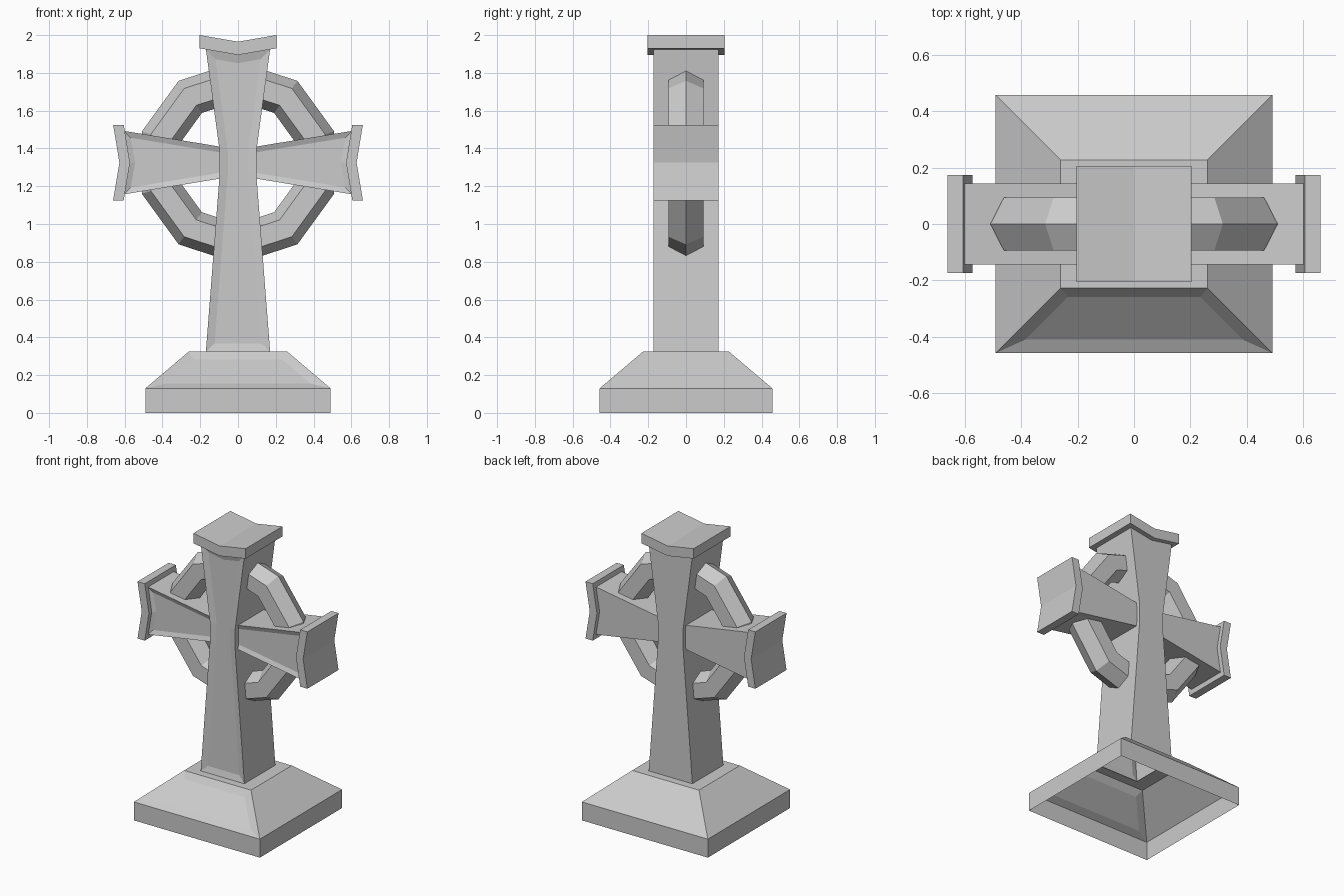
import bpy, bmesh, math
from mathutils import Vector

cube = bpy.data.objects.get("Cube")
if cube:
    bpy.data.objects.remove(cube, do_unlink=True)

stone = bpy.data.materials.new("grey_stone")
stone.use_nodes = True
GREY = (0.6, 0.6, 0.6, 1)
stone.diffuse_color = GREY
stone.node_tree.nodes["Principled BSDF"].inputs["Base Color"].default_value = GREY

CENTRE = 1.325  # height of the crossing


def finish(name, bm):
    mesh = bpy.data.meshes.new(name)
    bm.to_mesh(mesh)
    bm.free()
    mesh.materials.append(stone)
    obj = bpy.data.objects.new(name, mesh)
    bpy.context.collection.objects.link(obj)
    return obj


def face_towards(bm, direction):
    return max(bm.faces, key=lambda f: f.normal.dot(Vector(direction).normalized()))


def recess(bm, direction, border, depth=0.012):
    """Sink a bordered panel into the face that looks in a direction."""
    bmesh.ops.inset_individual(bm, faces=[face_towards(bm, direction)], thickness=border,
                               depth=-depth, use_even_offset=True)


def prism(points, half_depth):
    """Extrude an (x, z) outline symmetrically along y."""
    bm = bmesh.new()
    face = bm.faces.new([bm.verts.new((x, -half_depth, z)) for x, z in points])
    out = bmesh.ops.extrude_face_region(bm, geom=[face], use_keep_orig=True)
    moved = [g for g in out["geom"] if isinstance(g, bmesh.types.BMVert)]
    bmesh.ops.translate(bm, verts=moved, vec=(0, 2 * half_depth, 0))
    bmesh.ops.recalc_face_normals(bm, faces=bm.faces)
    bm.normal_update()
    return bm


# Plinth: low block with a sloped top, hollow underneath, panel on the front slope
bm = bmesh.new()
loops = []
for hx, hy, z in [(0.49, 0.457, 0), (0.49, 0.457, 0.13), (0.26, 0.227, 0.325), (0.16, 0.16, 0.325)]:
    loops.append([bm.verts.new((sx * hx, sy * hy, z))
                  for sx, sy in [(-1, -1), (1, -1), (1, 1), (-1, 1)]])
for low, high in zip(loops, loops[1:]):
    for i in range(4):
        j = (i + 1) % 4
        bm.faces.new((low[i], low[j], high[j], high[i]))
bm.normal_update()
recess(bm, (0, -0.65, 0.76), 0.052)
finish("plinth", bm)

# Upright shaft: narrow at the crossing, notched top, open foot, front panel
right_side = [(0.17, 0.325), (0.097, 1.265), (0.097, 1.385), (0.17, 1.925)]
outline = right_side + [(0, 1.895)] + [(-x, z) for x, z in reversed(right_side)]
bm = prism(outline, 0.172)
recess(bm, (0, -1, 0), 0.043)
bmesh.ops.delete(bm, geom=[face_towards(bm, (0, 0, -1))], context='FACES_ONLY')
finish("shaft", bm)

# Notched cap on top of the shaft
finish("top_cap", prism([(-0.203, 1.93), (0, 1.895), (0.203, 1.93),
                         (0.203, 2), (0, 1.965), (-0.203, 2)], 0.205))

# Flared arms with notched end caps
for side, s in (("left", 1), ("right", -1)):
    arm = [(0, -0.069), (0.605, -0.168), (0.575, 0), (0.605, 0.168), (0, 0.069)]
    bm = prism([(s * x, CENTRE + z) for x, z in arm], 0.143)
    recess(bm, (0, -1, 0), 0.03)
    finish(side + "_arm", bm)
    cap = [(0.605, -0.2), (0.661, -0.2), (0.628, 0), (0.661, 0.2), (0.605, 0.2), (0.572, 0)]
    finish(side + "_arm_cap", prism([(s * x, CENTRE + z) for x, z in cap], 0.173))

# Ten-sided ring with a six-sided ridged section
section = [(0.535, 0), (0.485, 0.093), (0.375, 0.093), (0.325, 0), (0.375, -0.093), (0.485, -0.093)]
SIDES = 10
bm = bmesh.new()
rings = []
for k in range(SIDES):
    a = math.pi / 2 + k * math.tau / SIDES
    rings.append([bm.verts.new((r * math.cos(a), y, CENTRE + r * math.sin(a))) for r, y in section])
for k in range(SIDES):
    here, there = rings[k], rings[(k + 1) % SIDES]
    for i in range(len(section)):
        j = (i + 1) % len(section)
        bm.faces.new((here[i], here[j], there[j], there[i]))
bmesh.ops.recalc_face_normals(bm, faces=bm.faces)
finish("ring", bm)
